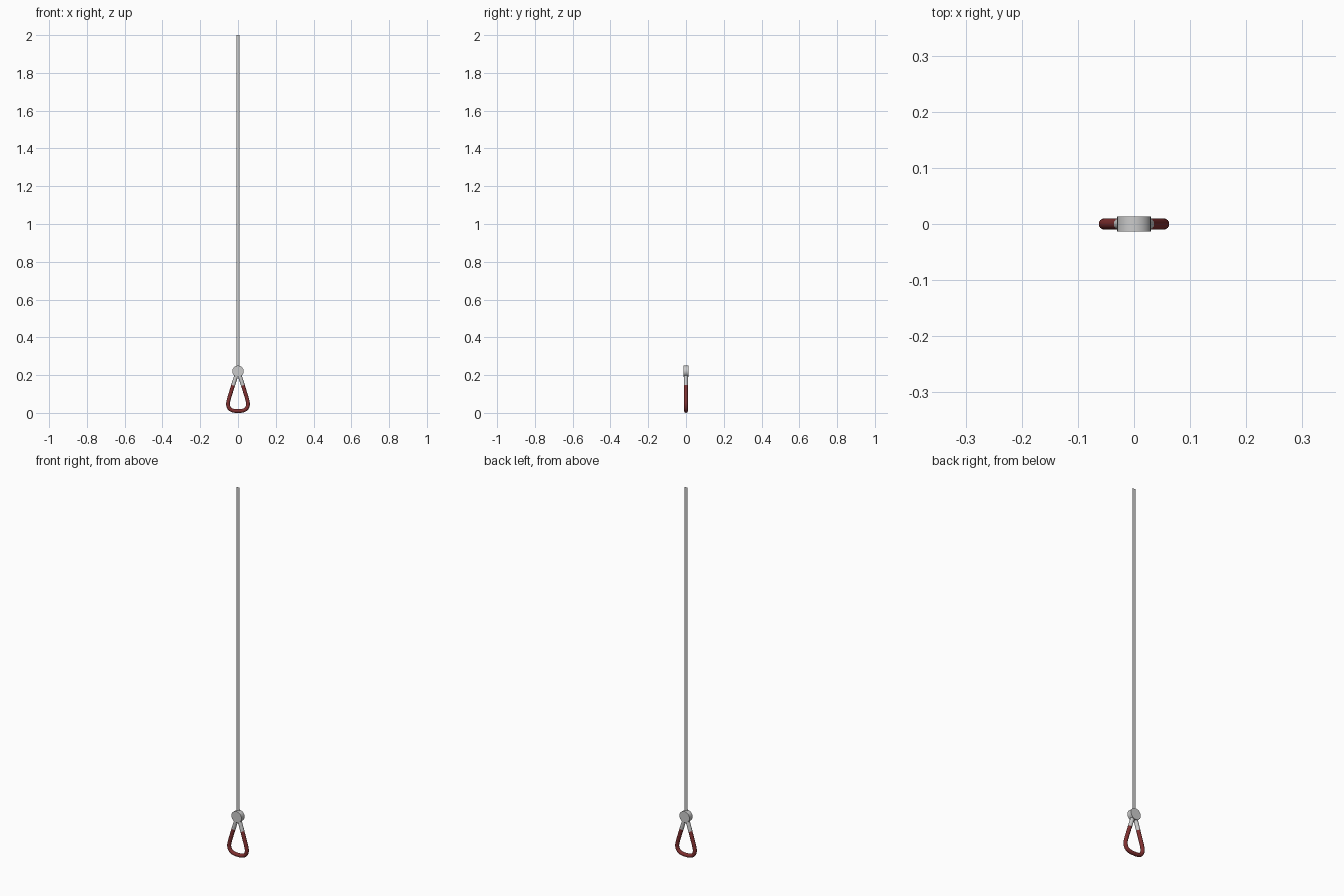
import bpy, bmesh, math
from mathutils import Vector

if "Cube" in bpy.data.objects:
    bpy.data.objects.remove(bpy.data.objects["Cube"])

red = bpy.data.materials.new("dark_red")
red.diffuse_color = (0.22, 0.03, 0.03, 1)
red.use_nodes = True
red.node_tree.nodes["Principled BSDF"].inputs["Base Color"].default_value = red.diffuse_color


def smooth(points, steps=6):
    """Catmull-Rom curve through (x, z) points, ends kept."""
    p = [Vector((x, 0, z)) for x, z in points]
    p = [2 * p[0] - p[1]] + p + [2 * p[-1] - p[-2]]
    out = []
    for i in range(1, len(p) - 2):
        a, b, c, d = p[i - 1:i + 3]
        for s in range(steps):
            t = s / steps
            out.append(0.5 * (2 * b + (c - a) * t + (2 * a - 5 * b + 4 * c - d) * t * t
                              + (3 * b - a - 3 * c + d) * t ** 3))
    return out + [p[-2]]


def tube(name, path, radius, sides=16, mat=None):
    """Capped round tube along a path in the xz plane."""
    bm = bmesh.new()
    rings = []
    for i, q in enumerate(path):
        tan = (path[min(i + 1, len(path) - 1)] - path[max(i - 1, 0)]).normalized()
        side = Vector((tan.z, 0, -tan.x))
        rings.append([bm.verts.new(q + radius * (side * math.cos(a) + Vector((0, math.sin(a), 0))))
                      for a in (2 * math.pi * k / sides for k in range(sides))])
    for r, s in zip(rings, rings[1:]):
        for k in range(sides):
            n = (k + 1) % sides
            bm.faces.new((r[k], r[n], s[n], s[k]))
    bm.faces.new(rings[0])
    bm.faces.new(rings[-1])
    return finish(name, bm, mat)


def finish(name, bm, mat=None):
    bmesh.ops.recalc_face_normals(bm, faces=bm.faces)
    me = bpy.data.meshes.new(name)
    bm.to_mesh(me)
    bm.free()
    ob = bpy.data.objects.new(name, me)
    bpy.context.collection.objects.link(ob)
    if mat:
        me.materials.append(mat)
    bpy.ops.object.select_all(action='DESELECT')
    ob.select_set(True)
    bpy.context.view_layer.objects.active = ob
    bpy.ops.object.shade_smooth_by_angle(angle=math.radians(35))
    return ob


# flat hanging strap, a single sheet facing the front
bm = bmesh.new()
bm.faces.new([bm.verts.new(v) for v in
              ((-.009, 0, .22), (.009, 0, .22), (.009, 0, 2), (-.009, 0, 2))])
finish("strap", bm)

# round clamp with its axis along y
bpy.ops.mesh.primitive_cylinder_add(vertices=32, radius=.03, depth=.027,
                                    location=(0, 0, .22), rotation=(math.pi / 2, 0, 0))
bpy.context.object.name = "clamp_disc"
bpy.ops.object.shade_smooth_by_angle(angle=math.radians(35))

# padded grip loop
half = [(.0255, .147), (.038, .107), (.050, .066), (.0525, .042), (.043, .021), (.023, .0115)]
tube("grip", smooth(half + [(0, .010)] + [(-x, z) for x, z in reversed(half)]), .010, mat=red)

# two sleeves joining the grip to the clamp
for side, name in ((-1, "sleeve_left"), (1, "sleeve_right")):
    tube(name, [Vector((side * .006, 0, .208)), Vector((side * .0262, 0, .145))], .0103)
